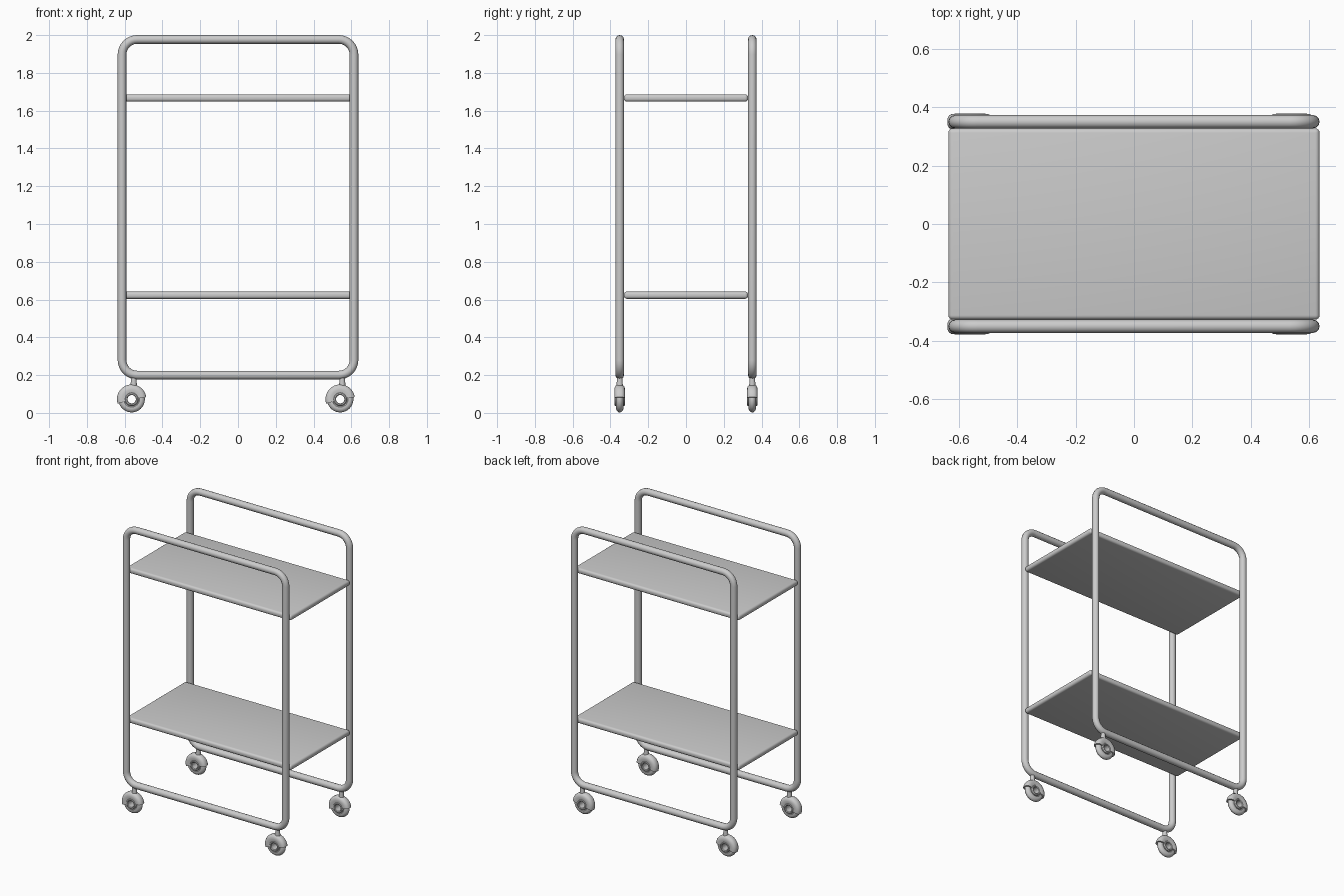
import bpy, bmesh, math

if "Cube" in bpy.data.objects:
    bpy.data.objects.remove(bpy.data.objects["Cube"])

FRAME_X, FRAME_Y, TUBE = 0.614, 0.351, 0.023
Z_LOW, Z_HIGH, CORNER = 0.2, 1.977, 0.08


def make_object(name, bm, angle=35):
    bmesh.ops.recalc_face_normals(bm, faces=bm.faces)
    mesh = bpy.data.meshes.new(name)
    bm.to_mesh(mesh)
    bm.free()
    ob = bpy.data.objects.new(name, mesh)
    bpy.context.collection.objects.link(ob)
    bpy.ops.object.select_all(action='DESELECT')
    ob.select_set(True)
    bpy.context.view_layer.objects.active = ob
    bpy.ops.object.shade_smooth_by_angle(angle=math.radians(angle))
    return ob


def frame_loop(name, y):
    pts = []
    cx = FRAME_X - CORNER
    corners = [(cx, Z_HIGH - CORNER, 0), (-cx, Z_HIGH - CORNER, 90),
               (-cx, Z_LOW + CORNER, 180), (cx, Z_LOW + CORNER, 270)]
    for x, z, start in corners:
        for i in range(9):
            a = math.radians(start + 90 * i / 8)
            pts.append((x + CORNER * math.cos(a), y, z + CORNER * math.sin(a), 1))
    curve = bpy.data.curves.new(name, 'CURVE')
    curve.dimensions = '3D'
    curve.bevel_depth = TUBE
    curve.bevel_resolution = 4
    spline = curve.splines.new('POLY')
    spline.points.add(len(pts) - 1)
    for p, co in zip(spline.points, pts):
        p.co = co
    spline.use_cyclic_u = True
    spline.use_smooth = True
    bpy.context.collection.objects.link(bpy.data.objects.new(name, curve))


def shelf(name, z):
    bm = bmesh.new()
    bmesh.ops.create_cube(bm, size=1)
    for v in bm.verts:
        v.co.x *= 1.274
        v.co.y *= 0.656
        v.co.z *= 0.038
    bmesh.ops.bevel(bm, geom=bm.edges[:], offset=0.015, segments=4,
                    profile=0.5, affect='EDGES')
    make_object(name, bm).location.z = z


def lathe(name, profile, loc, start=0, sweep=360, steps=32):
    """Revolve a closed (radius, y) profile about the y axis."""
    bm = bmesh.new()
    full = sweep == 360
    rings = []
    for i in range(steps if full else steps + 1):
        a = math.radians(start + sweep * i / steps)
        rings.append([bm.verts.new((r * math.cos(a), y, r * math.sin(a)))
                      for r, y in profile])
    n = len(profile)
    for i in range(steps):
        a, b = rings[i], rings[(i + 1) % len(rings)]
        for j in range(n):
            k = (j + 1) % n
            bm.faces.new((a[j], a[k], b[k], b[j]))
    if not full:
        bm.faces.new(rings[0])
        bm.faces.new(rings[-1])
    make_object(name, bm).location = loc


def mirrored(half):
    return half + [(r, -y) for r, y in reversed(half)]


# Tyre, open hub and hood cross-sections
TYRE = mirrored([(0.034, 0.013), (0.042, 0.019), (0.053, 0.019),
                 (0.062, 0.015), (0.068, 0.008), (0.07, 0.003)])
HUB = mirrored([(0.022, 0.024), (0.026, 0.028), (0.032, 0.028), (0.037, 0.022)])
HOOD = (mirrored([(0.034, 0.025), (0.05, 0.028), (0.064, 0.026), (0.073, 0.02), (0.078, 0.01)])
        + [(0.072, -0.008), (0.068, -0.017), (0.06, -0.021), (0.034, -0.021),
           (0.034, 0.021), (0.06, 0.021), (0.068, 0.017), (0.072, 0.008)][:4])
# Hood is a closed U-shaped channel: outer skin then inner skin back to the start
HOOD += [(r, -y) for r, y in reversed(HOOD[-4:])]


def caster(tag, x, y):
    wheel = (x - 0.011, y, 0.0725)
    lathe("caster_tyre_" + tag, TYRE, wheel)
    lathe("caster_hub_" + tag, HUB, wheel)
    lathe("caster_hood_" + tag, HOOD, wheel, start=8, sweep=190, steps=20)
    # Stem up to the tube
    bm = bmesh.new()
    bmesh.ops.create_cone(bm, cap_ends=True, segments=20, radius1=0.017,
                          radius2=0.014, depth=0.05)
    make_object("caster_stem_" + tag, bm).location = (x, y, 0.165)


# Two side frames with casters beneath
for side, sy in (("front", -1), ("back", 1)):
    frame_loop(side + "_frame", sy * FRAME_Y)
    for end, sx in (("left", -1), ("right", 1)):
        caster(side + "_" + end, sx * 0.552, sy * FRAME_Y)

# Shelves
shelf("lower_shelf", 0.623)
shelf("upper_shelf", 1.667)
